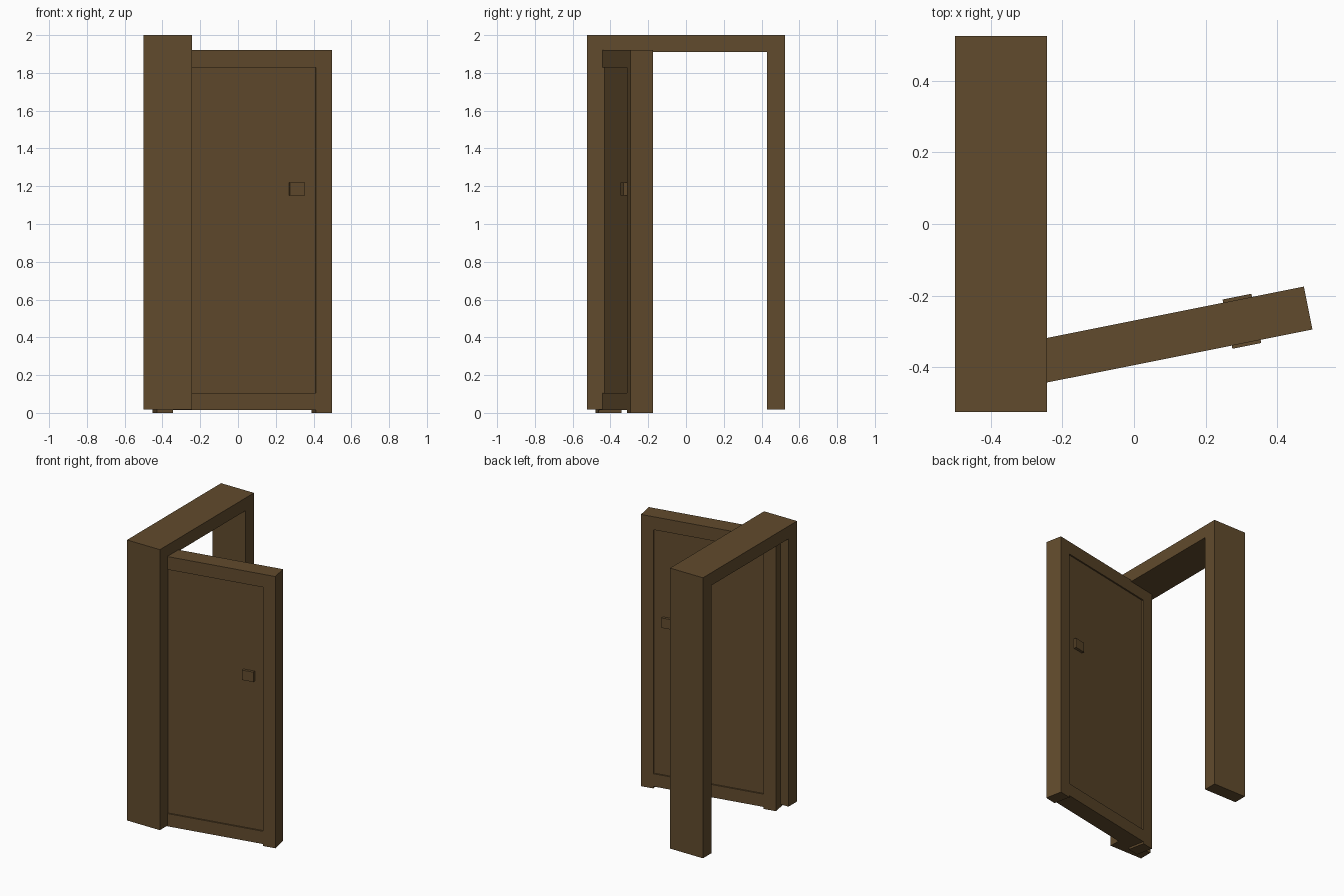
import bpy, bmesh, math
from mathutils import Matrix

if "Cube" in bpy.data.objects:
    bpy.data.objects.remove(bpy.data.objects["Cube"])

wood = bpy.data.materials.new("dark_brown_wood")
wood.diffuse_color = (0.12, 0.07, 0.026, 1)
wood.use_nodes = True
wood.node_tree.nodes["Principled BSDF"].inputs["Base Color"].default_value = wood.diffuse_color

# Open door leaf: centre and swing angle
LEAF = Matrix.Translation((0.0225, -0.327, 0)) @ Matrix.Rotation(math.radians(11.3), 4, 'Z')
LENGTH, THICK, STILE = 0.945, 0.122, 0.087


def finish(name, bm, matrix):
    bmesh.ops.recalc_face_normals(bm, faces=bm.faces)
    me = bpy.data.meshes.new(name)
    bm.to_mesh(me)
    bm.free()
    me.transform(matrix)
    me.materials.append(wood)
    ob = bpy.data.objects.new(name, me)
    bpy.context.collection.objects.link(ob)
    return ob


def extrude(name, pts, direction, matrix=Matrix()):
    bm = bmesh.new()
    face = bm.faces.new([bm.verts.new(p) for p in pts])
    new = bmesh.ops.extrude_face_region(bm, geom=[face])["geom"]
    verts = [v for v in new if isinstance(v, bmesh.types.BMVert)]
    bmesh.ops.translate(bm, verts=verts, vec=direction)
    return finish(name, bm, matrix)


def leaf_box(name, u0, u1, z0, z1, thick):
    h = thick / 2
    pts = [(u0, -h, z0), (u1, -h, z0), (u1, -h, z1), (u0, -h, z1)]
    return extrude(name, pts, (0, thick, 0), LEAF)


# Door frame: upside-down U profile
Y, YI, Z0, ZI, Z1 = 0.525, 0.43, 0.018, 1.91, 2.0
profile = [(-Y, Z0), (-YI, Z0), (-YI, ZI), (YI, ZI), (YI, Z0), (Y, Z0), (Y, Z1), (-Y, Z1)]
extrude("door_frame", [(-0.5, y, z) for y, z in profile], (0.257, 0, 0))

# Stiles, reaching the ground
E = LENGTH / 2
leaf_box("hinge_stile", -E, -E + STILE, 0, 1.92, THICK)
leaf_box("latch_stile", E - STILE, E, 0, 1.92, THICK)

# Rails between the stiles
I = E - STILE
leaf_box("top_rail", -I, I, 1.828, 1.92, THICK)
leaf_box("bottom_rail", -I, I, 0.014, 0.104, THICK)

# Recessed panel and the handle block running through it
leaf_box("door_panel", -I, I, 0.104, 1.828, 0.102)
leaf_box("door_handle", 0.243, 0.325, 1.15, 1.22, 0.14)
